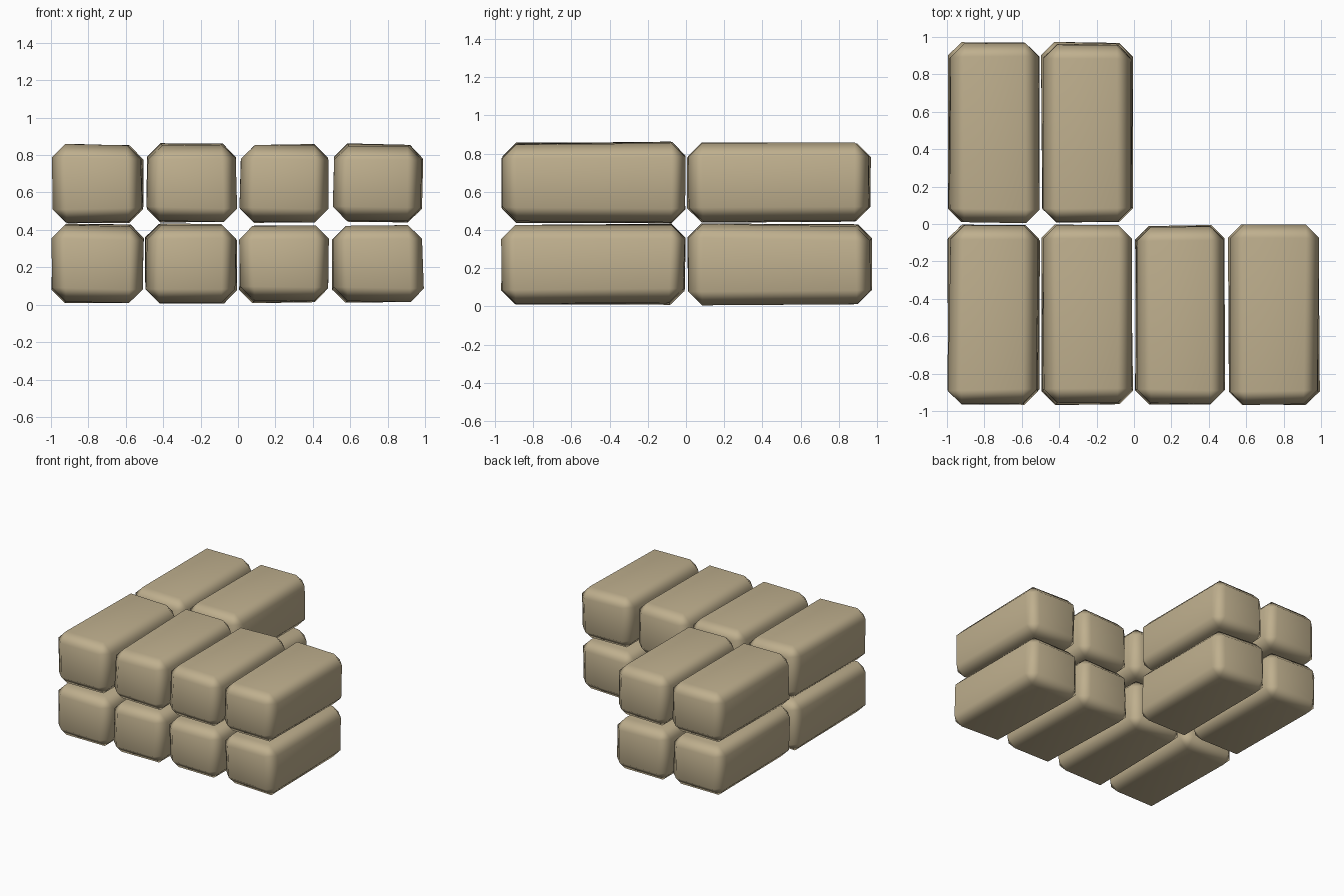
import bpy
import bmesh
import random
from mathutils import Vector

default = bpy.data.objects.get("Cube")
if default:
    bpy.data.objects.remove(default, do_unlink=True)

random.seed(7)

# Single sandy clay colour
clay = bpy.data.materials.new("sandy_clay")
clay.use_nodes = True
colour = (0.52, 0.43, 0.27, 1)
clay.diffuse_color = colour
bsdf = clay.node_tree.nodes["Principled BSDF"]
bsdf.inputs["Base Color"].default_value = colour
bsdf.inputs["Roughness"].default_value = 0.8

HALF = Vector((0.25, 0.487, 0.216))   # half size of an untouched brick
WEAR = 0.022                          # how far each corner may sink inward


def add_brick(name, centre):
    """Slightly uneven block with chamfered, softly shaded edges."""
    bm = bmesh.new()
    bmesh.ops.create_cube(bm, size=2)
    for v in bm.verts:
        v.co = Vector([s * (h - random.uniform(0, WEAR)) for s, h in zip(v.co, HALF)])
    for f in bm.faces:
        f.smooth = True
    mesh = bpy.data.meshes.new(name)
    bm.to_mesh(mesh)
    bm.free()
    mesh.materials.append(clay)
    brick = bpy.data.objects.new(name, mesh)
    brick.location = centre
    bpy.context.collection.objects.link(brick)

    bevel = brick.modifiers.new("chamfer", "BEVEL")
    bevel.width = 0.073
    bevel.segments = 1
    bevel.limit_method = "NONE"
    normals = brick.modifiers.new("soft_edges", "WEIGHTED_NORMAL")
    normals.mode = "FACE_AREA"
    return brick


# Two layers, each with four bricks in front and two behind on the right
rows = {"front": (-0.485, (-0.75, -0.25, 0.25, 0.75)),
        "back": (0.49, (-0.75, -0.25))}
for layer, z in (("lower", 0.22), ("upper", 0.65)):
    for row, (y, columns) in rows.items():
        for i, x in enumerate(columns, 1):
            add_brick(f"{layer}_{row}_brick_{i}", (x, y, z))
